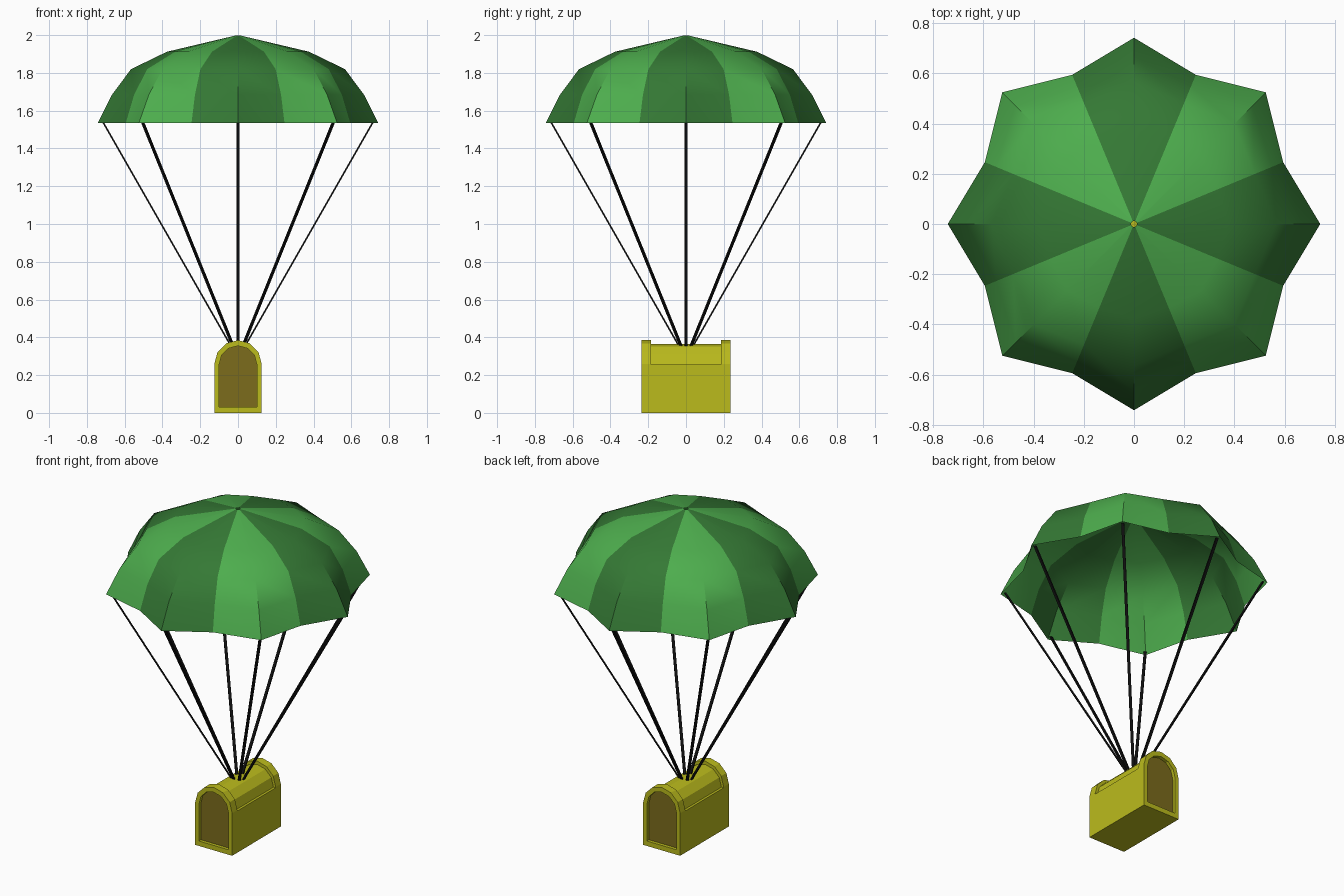
import bpy, bmesh
from math import sin, cos, pi, radians
from mathutils import Vector

if "Cube" in bpy.data.objects:
    bpy.data.objects.remove(bpy.data.objects["Cube"])


def material(name, rgb):
    m = bpy.data.materials.new(name)
    m.diffuse_color = (*rgb, 1)
    m.use_nodes = True
    m.node_tree.nodes["Principled BSDF"].inputs["Base Color"].default_value = m.diffuse_color
    return m


light_green = material("light_green", (0.075, 0.42, 0.075))
dark_green = material("dark_green", (0.035, 0.19, 0.035))
yellow = material("yellow", (0.50, 0.50, 0.012))
brown = material("brown", (0.20, 0.15, 0.012))
black = material("black", (0.005, 0.005, 0.005))


def make(name, bm, mats, smooth=None):
    bmesh.ops.recalc_face_normals(bm, faces=bm.faces)
    me = bpy.data.meshes.new(name)
    bm.to_mesh(me)
    bm.free()
    for m in mats:
        me.materials.append(m)
    ob = bpy.data.objects.new(name, me)
    bpy.context.collection.objects.link(ob)
    if smooth:
        bpy.context.view_layer.objects.active = ob
        ob.select_set(True)
        bpy.ops.object.shade_smooth_by_angle(angle=radians(smooth))
        ob.select_set(False)
    return ob


def arch(r, zc, z0, lip=None):
    """Round-topped outline in x, z; lip adds a wider base below the arc."""
    pts = [(r * cos(i * pi / 6), zc + r * sin(i * pi / 6)) for i in range(7)]
    w = lip or r
    if lip:
        return [(w, z0), (w, zc)] + pts + [(-w, zc), (-w, z0)]
    return [(w, z0)] + pts + [(-w, z0)]


def bridge(bm, a, b):
    n = len(a)
    for i in range(n):
        bm.faces.new((a[i], a[(i + 1) % n], b[(i + 1) % n], b[i]))


# Canopy: eight puffed panels, (ridge radius, seam radius, height)
levels = [(0.012, 0.012, 1.998), (0.376, 0.36, 1.912), (0.566, 0.52, 1.82),
          (0.667, 0.595, 1.685), (0.742, 0.643, 1.535)]
bm = bmesh.new()
rings = []
for ridge, seam, z in levels:
    ring = []
    for i in range(16):
        r, a = (seam if i % 2 else ridge), i * pi / 8
        ring.append(bm.verts.new((r * cos(a), r * sin(a), z)))
    rings.append(ring)
for a, b in zip(rings, rings[1:]):
    for i in range(16):
        j = (i + 1) % 16
        f = bm.faces.new((a[i], b[i], b[j], a[j]))
        f.material_index = ((i + 1) // 2) % 2
make("canopy", bm, [dark_green, light_green], 30)

# Suspension lines: flat cords from the crate to each canopy tip
bm = bmesh.new()
for k in range(8):
    a = k * pi / 4
    out, side = Vector((cos(a), sin(a), 0)), Vector((-sin(a), cos(a), 0))
    ends = []
    for r, z in ((0.035, 0.35), (0.715, 1.54)):
        c = out * r + Vector((0, 0, z))
        ends.append([bm.verts.new(c + out * u * 0.005 + side * v * 0.008)
                     for u, v in ((1, 1), (-1, 1), (-1, -1), (1, -1))])
    bridge(bm, *ends)
    bm.faces.new(ends[0])
    bm.faces.new(ends[1])
make("suspension_lines", bm, [black])

# Crate body: straight sides with a narrower rounded lid
bm = bmesh.new()
profile = arch(0.11, 0.255, 0, 0.125)
loops = [[bm.verts.new((x, y, z)) for x, z in profile] for y in (-0.185, 0.185)]
bridge(bm, *loops)
for loop in loops:
    bm.faces.new(loop)
make("crate_body", bm, [yellow])

# Crate ends: arched frames with a recessed panel
for name, s in (("front_end", -1), ("back_end", 1)):
    bm = bmesh.new()
    outer, inner = arch(0.125, 0.26, 0), arch(0.1, 0.255, 0.03)
    loops = [[bm.verts.new((x, s * y, z)) for x, z in p]
             for p, y in ((outer, 0.185), (outer, 0.235), (inner, 0.235), (inner, 0.215))]
    for a, b in zip(loops, loops[1:]):
        bridge(bm, a, b)
    bm.faces.new(loops[0])
    bm.faces.new(loops[-1]).material_index = 1
    make("crate_" + name, bm, [yellow, brown])
